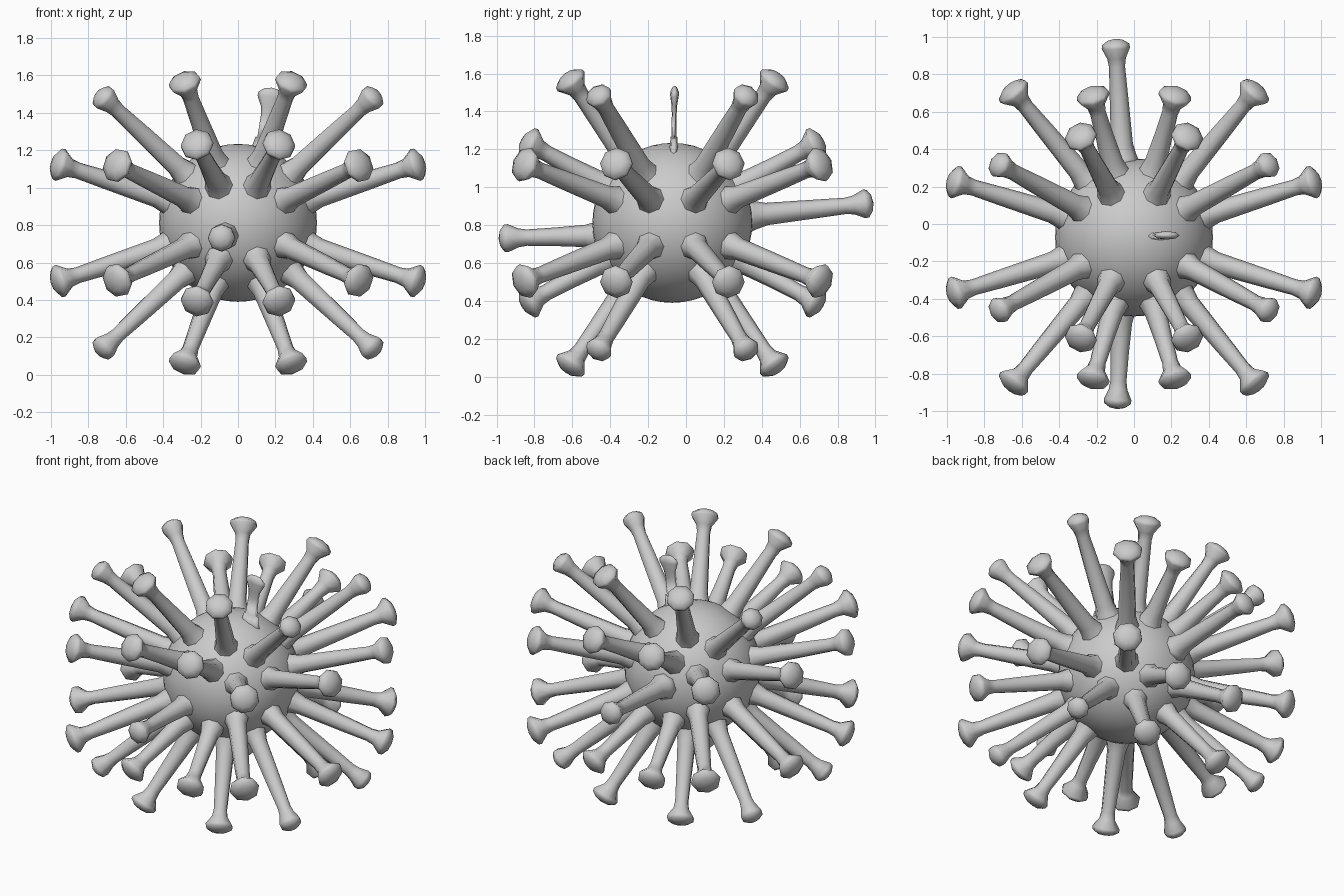
import bpy, bmesh
from mathutils import Vector, Matrix
from itertools import product

if "Cube" in bpy.data.objects:
    bpy.data.objects.remove(bpy.data.objects["Cube"])

C = Vector((0, -0.072, 0.812))   # body centre
R = 0.422                        # body radius


def finish(bm, name):
    bmesh.ops.recalc_face_normals(bm, faces=bm.faces)
    me = bpy.data.meshes.new(name)
    bm.to_mesh(me)
    bm.free()
    for p in me.polygons:
        p.use_smooth = True
    ob = bpy.data.objects.new(name, me)
    bpy.context.collection.objects.link(ob)
    return ob


def spike(name, origin, tip, cap=0.085, root=0.36, flat=1.0, slim=1.0, sides=8):
    """Lathe a flared stalk with a domed octagonal cap, from origin towards tip."""
    axis = tip - origin
    L = axis.length
    profile = [(root, 0.1), (root + 0.05, 0.077), (root + 0.12, 0.059),
               (L - 0.3, 0.049), (L - 0.15, 0.043), (L - 0.105, 0.05),
               (L - 0.05, cap), (L - 0.03, cap * 0.96), (L - 0.008, cap * 0.55)]
    # local x stays in the plane holding world x, so flat spikes thin along y
    z = axis.normalized()
    y = z.cross(Vector((1, 0, 0))).normalized()
    x = y.cross(z)
    rot = Matrix((x, y, z)).transposed().to_4x4()
    bm = bmesh.new()
    rings = []
    for d, r in profile:
        r *= slim
        ring = bmesh.ops.create_circle(
            bm, segments=sides, radius=r,
            matrix=Matrix.Translation(origin) @ rot
            @ Matrix.Translation((0, 0, d)) @ Matrix.Diagonal((1, flat, 1, 1)))
        rings.append(ring["verts"])
    for a, b in zip(rings, rings[1:]):
        for i in range(sides):
            j = (i + 1) % sides
            bm.faces.new((a[i], a[j], b[j], b[i]))
    top = bm.verts.new(tip)
    for i in range(sides):
        bm.faces.new((rings[-1][i], rings[-1][(i + 1) % sides], top))
    bm.faces.new(rings[0][::-1])
    return finish(bm, name)


# round body
bm = bmesh.new()
bmesh.ops.create_uvsphere(bm, u_segments=48, v_segments=24, radius=R,
                          matrix=Matrix.Translation(C))
finish(bm, "body")

# five spike directions, each mirrored into all eight octants: offset, length, cap radius
kinds = {
    "upright_spike": ((0.28, 0.53, 0.74), 1.01, 0.088),
    "diagonal_spike": ((0.74, 0.40, 0.69), 1.10, 0.071),
    "side_spike": ((0.95, 0.295, 0.31), 1.09, 0.089),
    "corner_spike": ((0.65, 0.785, 0.31), 1.10, 0.093),
    "front_back_spike": ((0.22, 0.76, 0.42), 0.935, 0.090),
}
for name, (off, length, cap) in kinds.items():
    for s in product((1, -1), repeat=3):
        d = Vector([a * b for a, b in zip(off, s)]).normalized()
        spike(name, C, C + d * length, cap)

# single spikes: front, back and the thin flattened one on top
spike("front_spike", Vector((-0.05, -0.1, 0.755)), Vector((-0.09, -0.99, 0.73)), 0.074, root=0.31)
spike("back_spike", Vector((-0.035, -0.05, 0.81)), Vector((-0.10, 0.99, 0.917)), 0.076)
spike("top_spike", Vector((0.09, -0.07, 0.82)), Vector((0.18, -0.06, 1.535)), 0.078,
      root=0.33, flat=0.33, slim=0.9)
